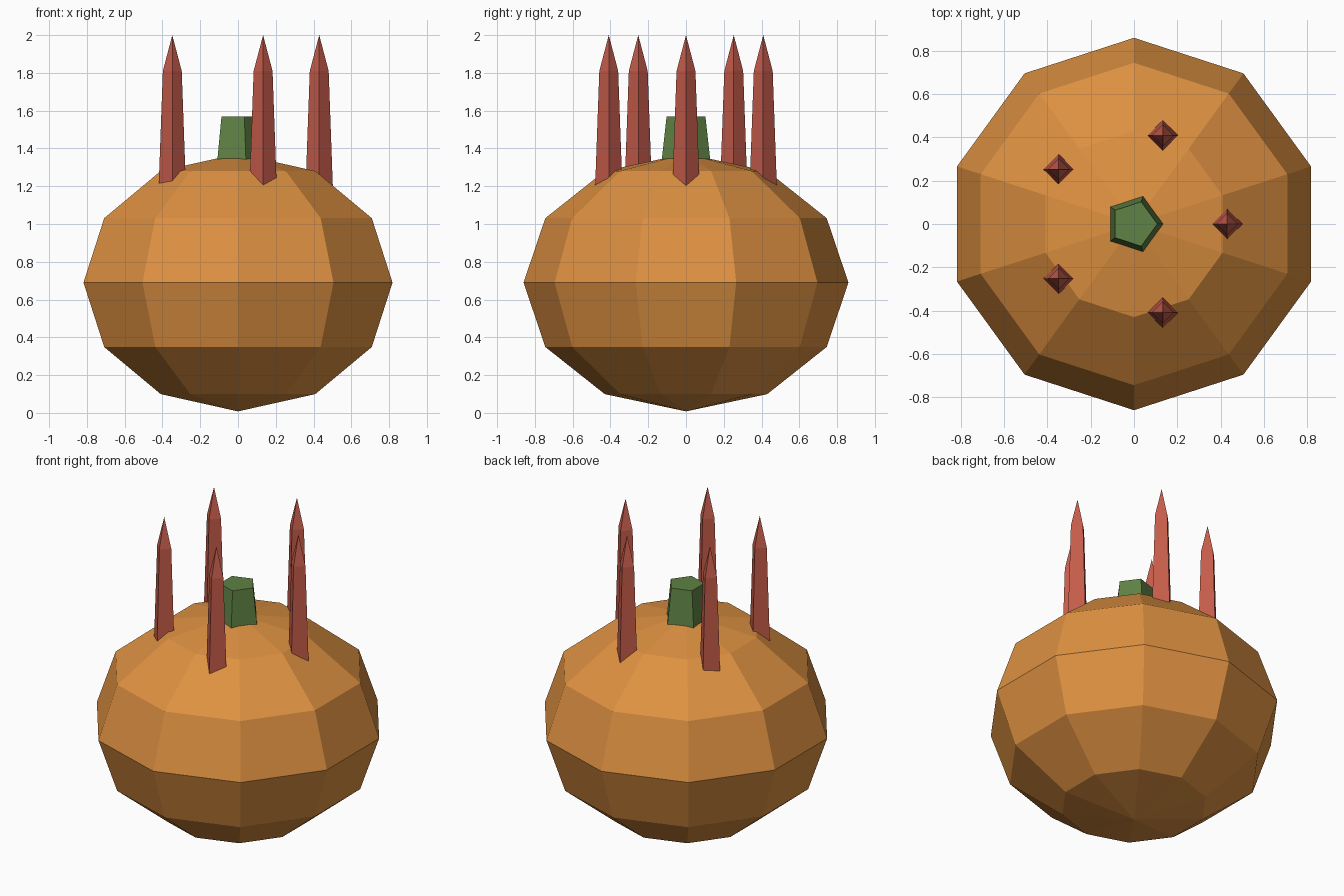
import bpy, bmesh, math
from mathutils import Matrix

cube = bpy.data.objects.get("Cube")
if cube:
    bpy.data.objects.remove(cube, do_unlink=True)


def material(name, rgb):
    mat = bpy.data.materials.new(name)
    mat.use_nodes = True
    mat.diffuse_color = (*rgb, 1)
    mat.node_tree.nodes["Principled BSDF"].inputs["Base Color"].default_value = (*rgb, 1)
    return mat


def add_object(name, bm, mat, location):
    mesh = bpy.data.meshes.new(name)
    bmesh.ops.recalc_face_normals(bm, faces=bm.faces)
    bm.to_mesh(mesh)
    bm.free()
    mesh.materials.append(mat)
    obj = bpy.data.objects.new(name, mesh)
    obj.location = location
    bpy.context.collection.objects.link(obj)
    return obj


def lathe(sides, profile):
    """Stack rings of (radius, z), first corner on +x; a zero radius is a tip."""
    bm = bmesh.new()
    rings = []
    for radius, z in profile:
        count = sides if radius else 1
        rings.append([bm.verts.new((radius * math.cos(math.tau * i / sides),
                                    radius * math.sin(math.tau * i / sides), z))
                      for i in range(count)])
    for low, high in zip(rings, rings[1:]):
        for i in range(sides):
            j = (i + 1) % sides
            if len(high) == 1:
                bm.faces.new((low[i], low[j], high[0]))
            else:
                bm.faces.new((low[i], low[j], high[j], high[i]))
    for ring in (rings[0], rings[-1]):
        if len(ring) > 1:
            bm.faces.new(ring)
    return bm


orange = material("pumpkin orange", (0.73, 0.283, 0.053))
green = material("stem green", (0.114, 0.223, 0.058))
red = material("spike red", (0.56, 0.107, 0.07))

# Faceted squashed body
body = bmesh.new()
bmesh.ops.create_uvsphere(body, u_segments=10, v_segments=6, radius=1,
                          matrix=Matrix.Diagonal((0.86, 0.86, 0.682, 1)))
add_object("body", body, orange, (0, 0, 0.69))

# Tapered five-sided stem
add_object("stem", lathe(5, [(0.135, 0), (0.108, 0.23)]), green, (0, 0, 1.34))

# Ring of pointed four-sided spikes
for k in range(5):
    angle = math.tau * k / 5
    spike = lathe(4, [(0.072, 0), (0.05, 0.61), (0, 0.8)])
    add_object(f"spike_{k + 1}", spike, red,
               (0.43 * math.cos(angle), 0.43 * math.sin(angle), 1.2))
